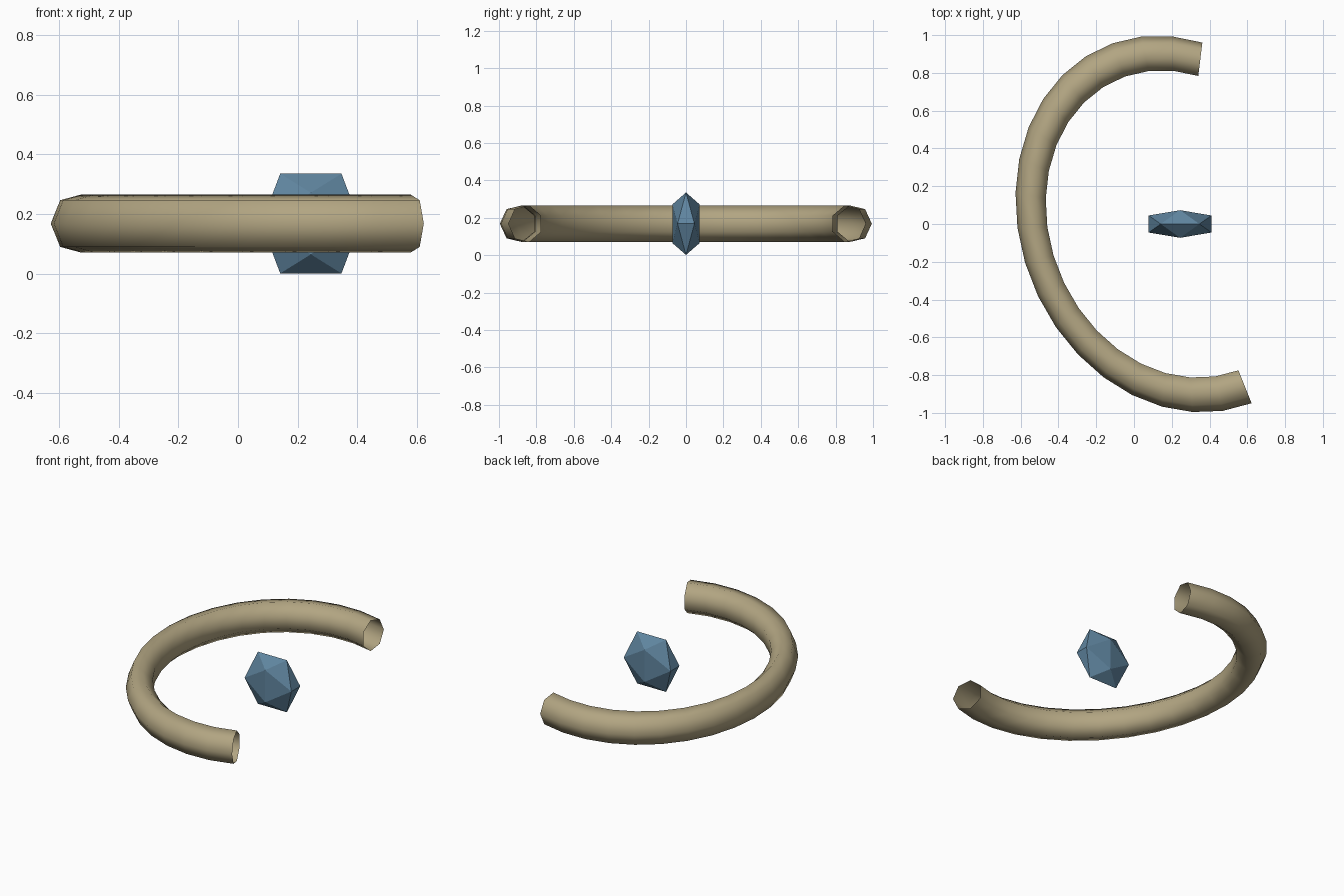
import bpy, bmesh, math
from mathutils import Vector

if "Cube" in bpy.data.objects:
    bpy.data.objects.remove(bpy.data.objects["Cube"])

CENTRE = Vector((0.244, 0.0, 0.168))


def finish(bm, name, colour, smooth):
    mesh = bpy.data.meshes.new(name)
    for f in bm.faces:
        f.smooth = smooth
    bm.to_mesh(mesh)
    bm.free()
    mat = bpy.data.materials.new(name + "_colour")
    mat.diffuse_color = (*colour, 1)
    mat.use_nodes = True
    mat.node_tree.nodes["Principled BSDF"].inputs["Base Color"].default_value = mat.diffuse_color
    mesh.materials.append(mat)
    obj = bpy.data.objects.new(name, mesh)
    bpy.context.collection.objects.link(obj)
    return obj


# Open curved tube: a seven-sided section swept along part of a skewed ellipse
AXIS_A = Vector((-0.861, -0.02, 0))
AXIS_B = Vector((0.136, -0.997, 0))
STEPS, SIDES, ARC = 20, 7, math.radians(213.5)
TUBE = 0.107
bm = bmesh.new()
rings = []
for i in range(STEPS + 1):
    t = ARC * (i / STEPS - 0.5)
    outward = AXIS_A * math.cos(t) + AXIS_B * math.sin(t)
    ring = []
    for j in range(SIDES):
        a = math.tau * j / SIDES
        p = CENTRE + outward * ((1 + TUBE * math.cos(a)) / (1 + TUBE))
        p.z += 0.1 * math.sin(a)
        ring.append(bm.verts.new(p))
    rings.append(ring)
for r0, r1 in zip(rings, rings[1:]):
    for j in range(SIDES):
        k = (j + 1) % SIDES
        bm.faces.new((r0[j], r1[j], r1[k], r0[k]))
finish(bm, "curved_tube", (0.445, 0.376, 0.223), True)

# Flattened twenty-sided gem at the centre of the curve
PHI = (1 + math.sqrt(5)) / 2
HALF = (0.166, 0.073, 0.167)
bm = bmesh.new()
for s in (-1, 1):
    for u in (-1, 1):
        for v in ((s, 0, u * PHI), (0, s * PHI, u), (s * PHI, u, 0)):
            bm.verts.new(CENTRE + Vector([c * h / PHI for c, h in zip(v, HALF)]))
bmesh.ops.convex_hull(bm, input=bm.verts[:])
bmesh.ops.recalc_face_normals(bm, faces=bm.faces[:])
finish(bm, "faceted_gem", (0.117, 0.238, 0.352), False)
